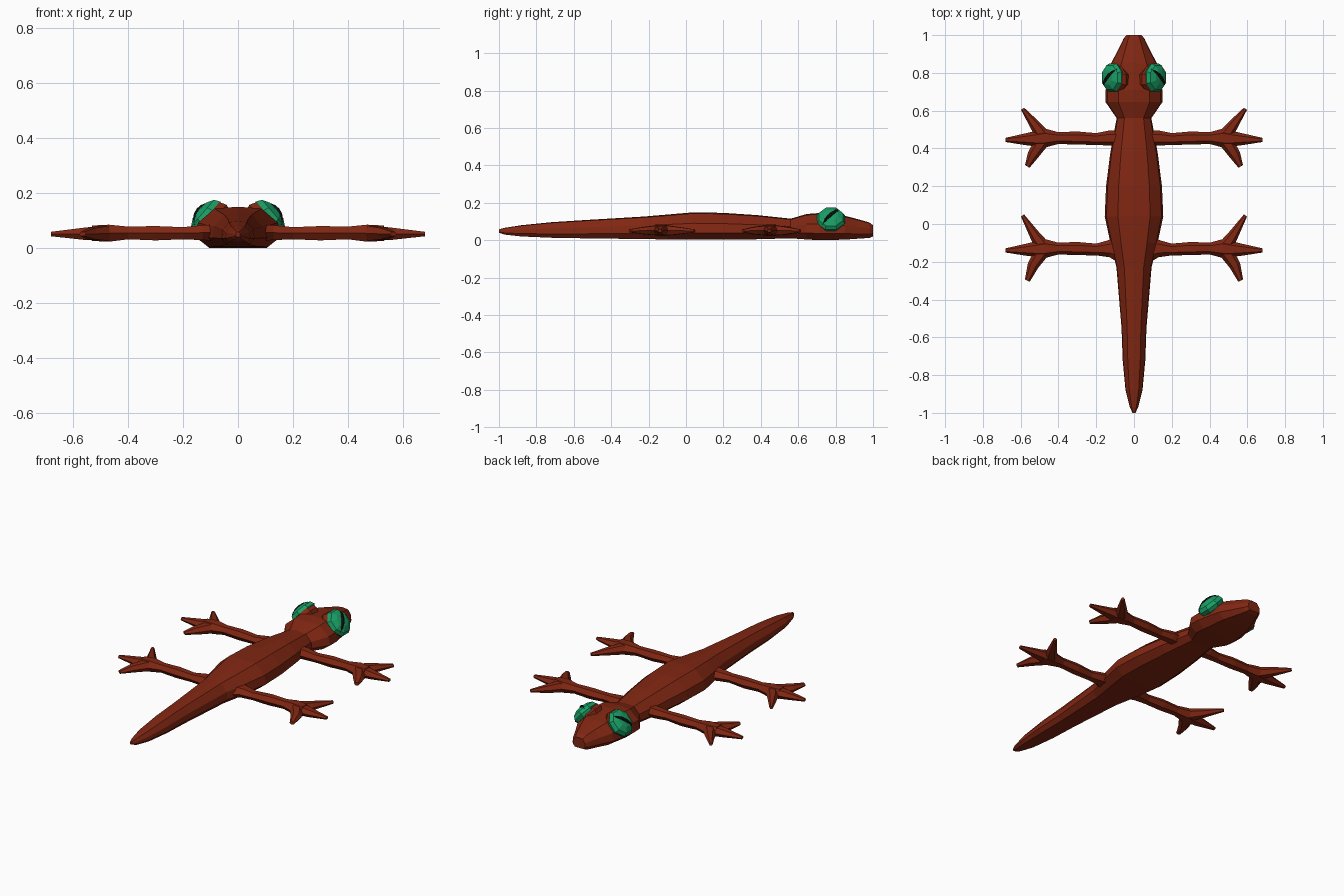
import bpy, bmesh, math
from mathutils import Vector, Matrix

if "Cube" in bpy.data.objects:
    bpy.data.objects.remove(bpy.data.objects["Cube"])


def material(name, color):
    m = bpy.data.materials.new(name)
    m.diffuse_color = (*color, 1)
    m.use_nodes = True
    m.node_tree.nodes["Principled BSDF"].inputs["Base Color"].default_value = m.diffuse_color
    return m


RED = material("red_skin", (0.22, 0.02, 0.006))
GREEN = material("green_eye", (0.01, 0.34, 0.13))
BLACK = material("black_pupil", (0.004, 0.004, 0.004))


def finish(bm, name, mat):
    bmesh.ops.recalc_face_normals(bm, faces=bm.faces)
    me = bpy.data.meshes.new(name)
    bm.to_mesh(me)
    bm.free()
    me.materials.append(mat)
    ob = bpy.data.objects.new(name, me)
    bpy.context.collection.objects.link(ob)
    return ob


def loft(bm, rings):
    loops = [[bm.verts.new(p) for p in r] for r in rings]
    n = len(loops[0])
    for a, b in zip(loops, loops[1:]):
        for i in range(n):
            j = (i + 1) % n
            bm.faces.new((a[i], a[j], b[j], b[i]))
    bm.faces.new(loops[0])
    bm.faces.new(loops[-1])


def limb(bm, stations):
    """Hexagonal tube through (x, y, z, half width, half height)."""
    d = Vector(stations[-1][:2]) - Vector(stations[0][:2])
    side = Vector((-d.y, d.x, 0)).normalized()
    rings = []
    for x, y, z, w, h in stations:
        rings.append([Vector((x, y, z)) + side * w * u + Vector((0, 0, h * v))
                      for u, v in ((1, 0), (.5, 1), (-.5, 1), (-1, 0), (-.5, -1), (.5, -1))])
    loft(bm, rings)


# Body, tail and head: y, half width, bottom z, top z
BODY = [(-1.0, .008, .04, .058), (-.97, .022, .03, .066), (-.88, .045, .02, .08),
        (-.72, .06, .013, .096), (-.55, .066, .01, .107), (-.23, .093, .006, .126),
        (-.1, .125, .004, .137), (.04, .155, .003, .149), (.2, .148, .003, .146),
        (.38, .125, .005, .134), (.56, .092, .01, .115),
        (.645, .15, .004, .14), (.71, .15, 0, .145), (.85, .122, .003, .13),
        (.92, .085, .008, .112), (.98, .056, .012, .095), (1.0, .04, .02, .08)]
bm = bmesh.new()
rings = []
for y, w, b, t in BODY:
    h = t - b
    half = [(.7, 0), (1, .25), (.94, .6), (.55, .96)]
    pts = half + [(0, 1)] + [(-u, v) for u, v in reversed(half)]
    rings.append([Vector((u * w, y, b + v * h)) for u, v in pts])
loft(bm, rings)
finish(bm, "body", RED)

# Legs with three splayed toes each
for part, y0, root in (("front_leg", .455, .05), ("hind_leg", -.13, .11)):
    for side, s in (("right", 1), ("left", -1)):
        bm = bmesh.new()
        limb(bm, [(.06, y0, .055, root * .8, .03), (.13, y0, .055, .035 + root * .1, .027),
                  (.2, y0 - .005, .053, .031, .022), (.3, y0, .053, .035, .026),
                  (.4, y0, .054, .031, .023), (.47, y0, .053, .05, .031),
                  (.53, y0 - .005, .053, .04, .028)])
        limb(bm, [(.49, y0, .053, .045, .028), (.56, y0 - .006, .051, .034, .022),
                  (.68, y0 - .01, .05, .011, .008)])
        limb(bm, [(.475, y0, .053, .04, .029), (.525, y0 + .07, .051, .028, .022),
                  (.59, y0 + .155 + (.02 if part == "hind_leg" else 0), .05, .01, .008)])
        limb(bm, [(.475, y0, .053, .04, .029), (.535, y0 - .09, .051, .03, .02),
                  (.565, y0 - .15 - (.02 if part == "hind_leg" else 0), .05, .014, .008)])
        for v in bm.verts:
            v.co.x *= s
        finish(bm, side + "_" + part, RED)


# Eyes: ellipsoids tilted outward and up
def ellipsoid(name, mat, center, sizes, turn, s, segs, rows):
    n = Vector((.76, 0, .65)).normalized()
    t = Vector((-n.z, 0, n.x))
    f = Vector((0, math.cos(turn), 0)) + t * math.sin(turn)
    c = n.cross(f)
    rot = Matrix((f, c, n)).transposed().to_4x4()
    bm = bmesh.new()
    bmesh.ops.create_uvsphere(bm, u_segments=segs, v_segments=rows, radius=1)
    bmesh.ops.transform(bm, verts=bm.verts,
                        matrix=Matrix.Translation(center) @ rot @ Matrix.Diagonal((*sizes, 1)))
    for v in bm.verts:
        v.co.x *= s
    finish(bm, name, mat)


for side, s in (("right", 1), ("left", -1)):
    ellipsoid(side + "_eye_socket", RED, (.087, .765, .103), (.076, .076, .05), .39, s, 8, 6)
    ellipsoid(side + "_eye", GREEN, (.113, .775, .112), (.08, .08, .042), .39, s, 8, 6)
    ellipsoid(side + "_pupil", BLACK, (.113, .775, .112), (.072, .021, .048), .85, s, 12, 8)
